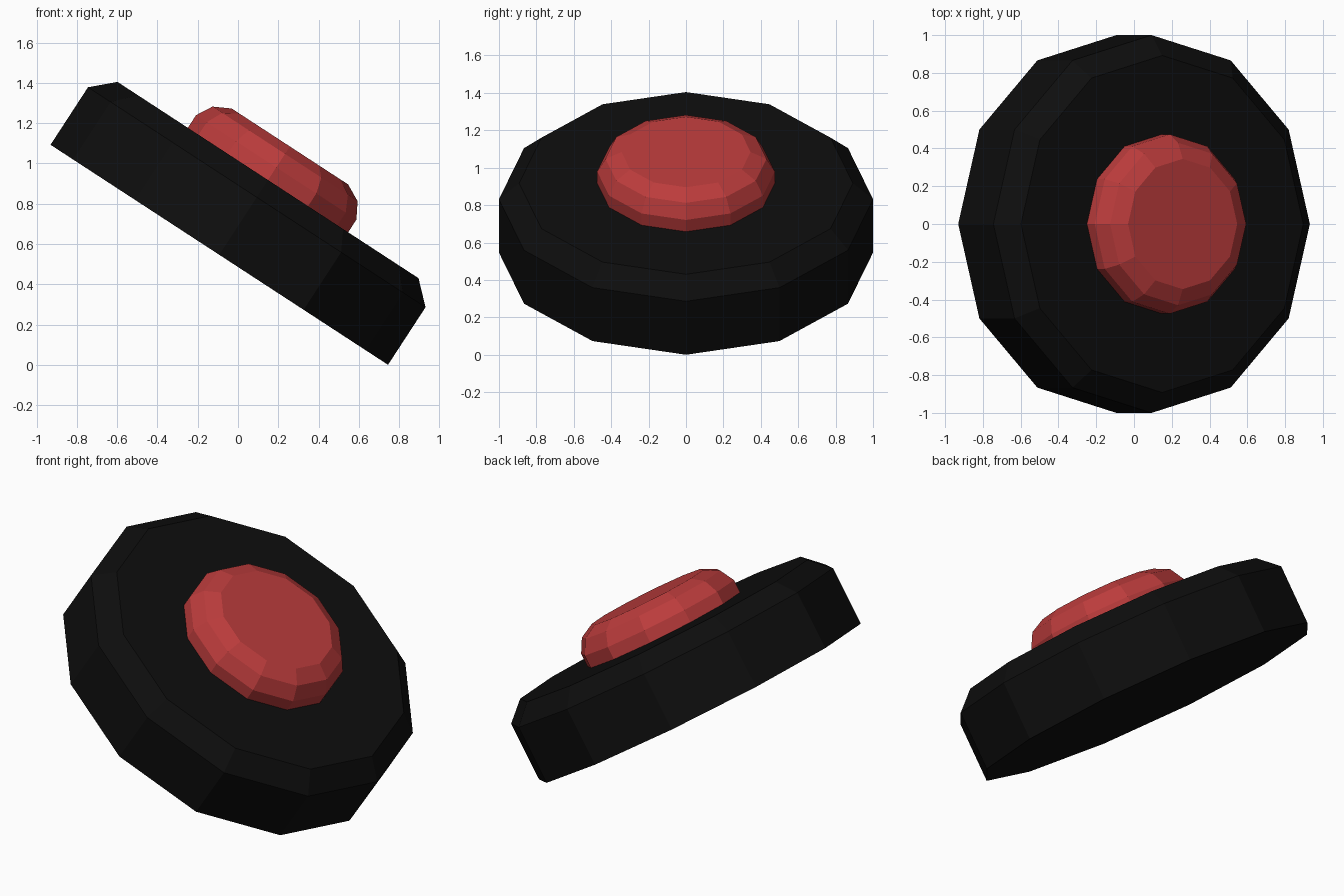
import bpy, bmesh, math
from mathutils import Matrix, Vector

if "Cube" in bpy.data.objects:
    bpy.data.objects.remove(bpy.data.objects["Cube"])

SIDES = 12
TILT = math.radians(33.1)
# whole button leans towards +x, lowest rim corner on the ground
PLACE = Matrix.Translation((-0.093, 0, math.sin(TILT))) @ Matrix.Rotation(TILT, 4, 'Y')


def material(name, colour):
    m = bpy.data.materials.new(name)
    m.diffuse_color = (*colour, 1)
    m.use_nodes = True
    m.node_tree.nodes["Principled BSDF"].inputs["Base Color"].default_value = m.diffuse_color
    return m


def turned_part(name, profile, mat):
    """Closed 12-sided solid from (radius, height) rings."""
    bm = bmesh.new()
    rings = []
    for r, h in profile:
        rings.append([bm.verts.new((r * math.cos(2 * math.pi * i / SIDES),
                                    r * math.sin(2 * math.pi * i / SIDES), h))
                      for i in range(SIDES)])
    for a, b in zip(rings, rings[1:]):
        for i in range(SIDES):
            j = (i + 1) % SIDES
            bm.faces.new((a[i], a[j], b[j], b[i]))
    bm.faces.new(rings[0][::-1])
    bm.faces.new(rings[-1])
    bm.normal_update()
    mesh = bpy.data.meshes.new(name)
    bm.to_mesh(mesh)
    bm.free()
    mesh.materials.append(mat)
    obj = bpy.data.objects.new(name, mesh)
    obj.matrix_world = PLACE
    bpy.context.collection.objects.link(obj)
    return obj


black = material("black", (0.0042, 0.0042, 0.0042))
red = material("red", (0.50, 0.045, 0.045))

# wide base disc with bevelled upper rim
turned_part("base_disc", [(1.0, 0), (1.0, 0.341), (0.892, 0.443)], black)
# rounded push button, slightly sunk into the disc
turned_part("push_button", [(0.475, 0.40), (0.475, 0.518), (0.43, 0.598), (0.345, 0.642)], red)
